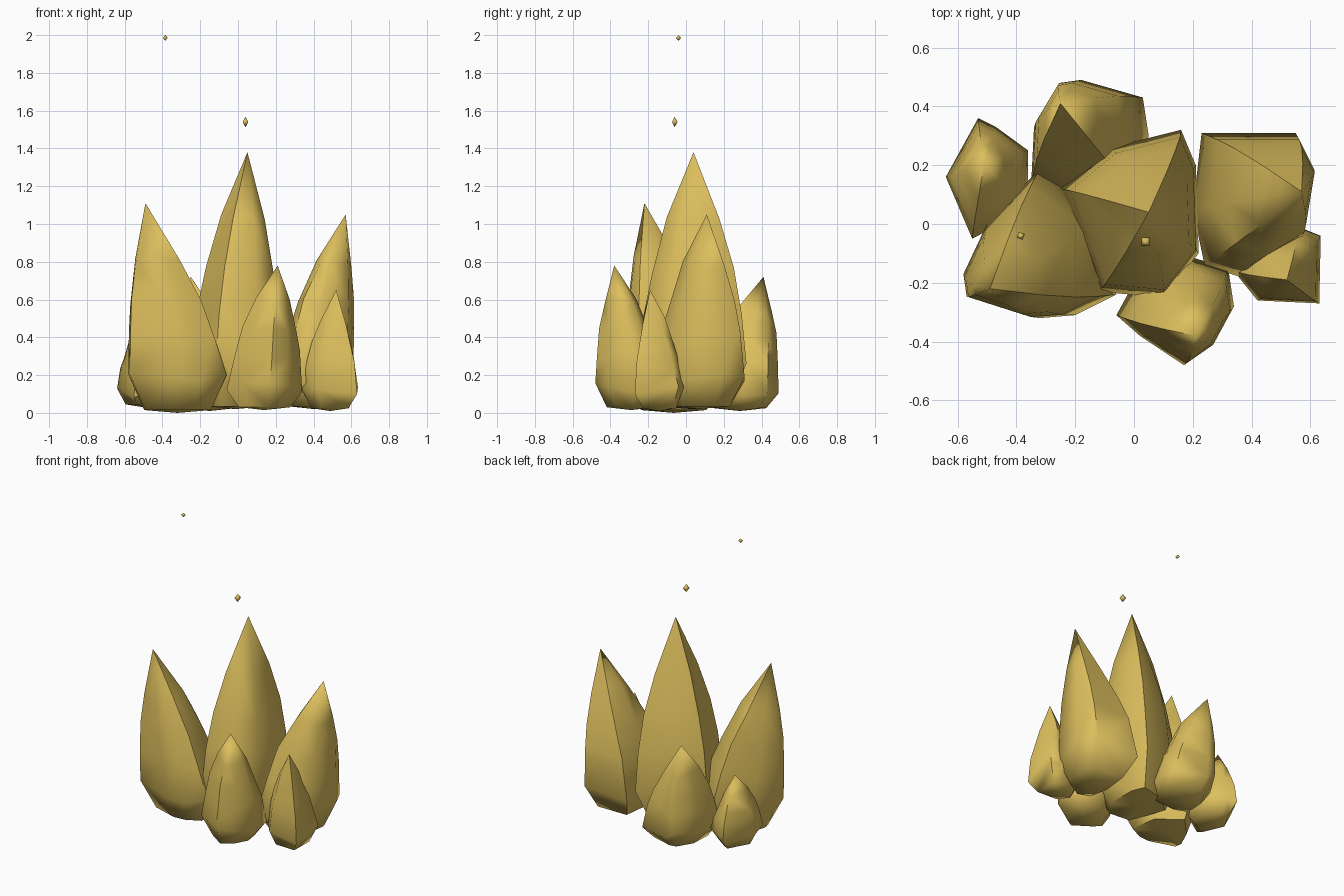
import bpy, bmesh, math, random

if "Cube" in bpy.data.objects:
    bpy.data.objects.remove(bpy.data.objects["Cube"])

random.seed(4)
gold = bpy.data.materials.new("flame_gold")
gold.diffuse_color = (0.72, 0.52, 0.11, 1)
gold.use_nodes = True
gold.node_tree.nodes["Principled BSDF"].inputs["Base Color"].default_value = gold.diffuse_color

# height fraction, width fraction of each ring
PROFILE = [(0.0, 0.68), (0.16, 1.0), (0.38, 0.87), (0.54, 0.72), (0.74, 0.45)]


def finish(name, bm, angle):
    bmesh.ops.recalc_face_normals(bm, faces=bm.faces)
    mesh = bpy.data.meshes.new(name)
    bm.to_mesh(mesh)
    bm.free()
    mesh.materials.append(gold)
    obj = bpy.data.objects.new(name, mesh)
    bpy.context.collection.objects.link(obj)
    bpy.ops.object.select_all(action='DESELECT')
    obj.select_set(True)
    bpy.context.view_layer.objects.active = obj
    bpy.ops.object.shade_smooth_by_angle(angle=math.radians(angle))
    return obj


def flame(name, outline, tip, base, bulge=0.0):
    """Leaning flame whose widest cross-section is the given outline."""
    n = len(outline)
    cx, cy = [(min(p[k] for p in outline) + max(p[k] for p in outline)) / 2 for k in (0, 1)]
    bm = bmesh.new()
    rings = []
    for t, w in PROFILE:
        lean = max(0, (t - 0.16) / 0.84) ** 1.25
        mx, my = cx + (tip[0] - cx) * lean, cy + (tip[1] - cy) * lean
        if t > 0.2:
            w += bulge
        ring = []
        for px, py in outline:
            z = base + t * (tip[2] - base) + (random.uniform(-0.03, 0.03) if t else 0.015)
            ring.append(bm.verts.new((mx + (px - cx) * w, my + (py - cy) * w, z)))
        rings.append(ring)
    top = bm.verts.new(tip)
    bottom = bm.verts.new((cx, cy, base))
    for i in range(n):
        j = (i + 1) % n
        for a, b in zip(rings, rings[1:]):
            bm.faces.new((a[i], a[j], b[j], b[i]))
        bm.faces.new((rings[-1][i], rings[-1][j], top))
        bm.faces.new((rings[0][j], rings[0][i], bottom))
    bmesh.ops.triangulate(bm, faces=bm.faces[:])
    return finish(name, bm, 60)


def spark(name, centre, radius, half_height, turn):
    """Small eight-sided diamond."""
    x, y, z = centre
    bm = bmesh.new()
    top = bm.verts.new((x, y, z + half_height))
    low = bm.verts.new((x, y, z - half_height))
    mid = [bm.verts.new((x + radius * math.cos(math.radians(turn + 90 * i)),
                         y + radius * math.sin(math.radians(turn + 90 * i)), z)) for i in range(4)]
    for i in range(4):
        bm.faces.new((mid[i], mid[(i + 1) % 4], top))
        bm.faces.new((mid[(i + 1) % 4], mid[i], low))
    return finish(name, bm, 179)


# large flames
flame("main_flame", [(-0.25, 0.12), (-0.17, -0.1), (-0.12, -0.23), (0.1, -0.25), (0.22, -0.1),
                     (0.21, 0.2), (0.16, 0.32), (-0.08, 0.26)], (0.05, 0.04, 1.38), 0.02, 0.04)
flame("left_flame", [(-0.58, -0.17), (-0.57, -0.24), (-0.32, -0.32), (-0.2, -0.31), (-0.06, -0.24),
                     (-0.1, 0.02), (-0.32, 0.19), (-0.5, 0.0)], (-0.49, -0.22, 1.11), 0.0)
flame("right_flame", [(0.2, 0.05), (0.24, -0.14), (0.36, -0.18), (0.57, -0.05), (0.61, 0.19),
                      (0.55, 0.31), (0.23, 0.31)], (0.57, 0.11, 1.05), 0.02)
# small flames
flame("back_flame", [(-0.35, 0.13), (-0.22, 0.08), (0.0, 0.1), (0.05, 0.3), (0.03, 0.43),
                     (-0.18, 0.49), (-0.25, 0.48), (-0.34, 0.33)], (-0.25, 0.41, 0.72), 0.01)
flame("front_flame", [(-0.06, -0.31), (0.02, -0.38), (0.17, -0.48), (0.27, -0.41), (0.34, -0.28),
                      (0.32, -0.15), (0.15, -0.1), (0.0, -0.2)], (0.21, -0.38, 0.78), 0.015)
flame("front_right_flame", [(0.34, -0.16), (0.42, -0.26), (0.63, -0.27), (0.635, -0.04),
                            (0.56, -0.01), (0.4, -0.04)], (0.52, -0.19, 0.65), 0.01)
flame("back_left_flame", [(-0.64, 0.16), (-0.55, -0.05), (-0.36, 0.05), (-0.36, 0.25),
                          (-0.47, 0.33), (-0.53, 0.36)], (-0.51, 0.2, 0.51), 0.03)
# floating sparks
spark("lower_spark", (0.04, -0.06, 1.54), 0.021, 0.028, 45)
spark("upper_spark", (-0.385, -0.04, 1.985), 0.015, 0.015, 25)
